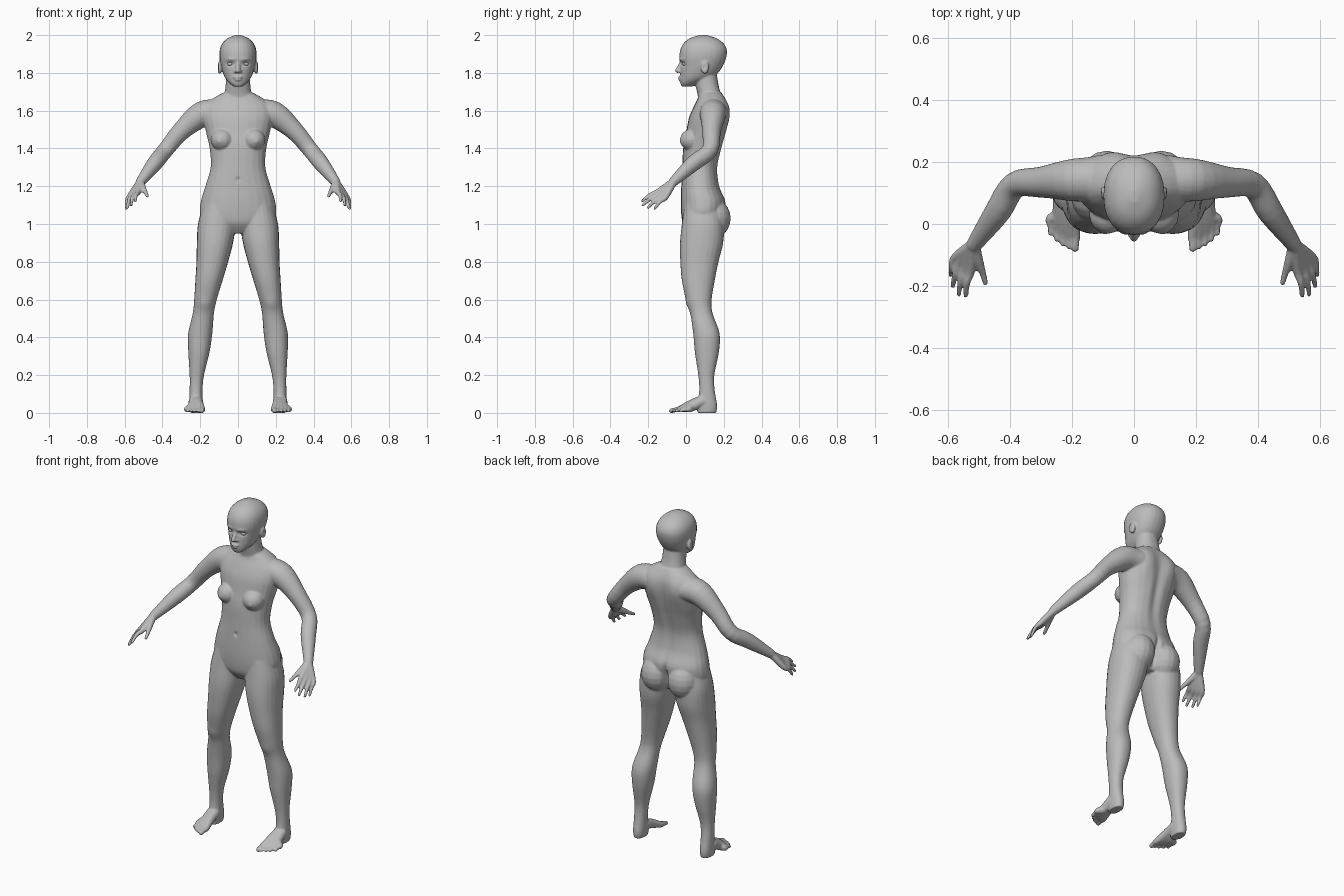
import bpy
import bmesh
import math
from mathutils import Vector

if "Cube" in bpy.data.objects:
    bpy.data.objects.remove(bpy.data.objects["Cube"], do_unlink=True)

SIDES = 24
BOTH = (1, -1)

skin = bpy.data.materials.new("grey skin")
skin.use_nodes = True
skin.diffuse_color = (0.5, 0.5, 0.5, 1)
skin.node_tree.nodes["Principled BSDF"].inputs["Base Color"].default_value = skin.diffuse_color


def refine(rows, steps=4):
    """Catmull-Rom interpolation through rows of numbers."""
    rows = [Vector(row) for row in rows]
    result = []
    for i in range(len(rows) - 1):
        before, start = rows[max(i - 1, 0)], rows[i]
        end, after = rows[i + 1], rows[min(i + 2, len(rows) - 1)]
        for step in range(steps):
            t = step / steps
            bend = (2 * before - 5 * start + 4 * end - after) * t * t
            twist = (3 * start - before - 3 * end + after) * t ** 3
            result.append(start + ((end - before) * t + bend + twist) / 2)
    return result + [rows[-1]]


def skin_rings(bm, rings):
    """Bridge rings of points into a closed tube."""
    loops = [[bm.verts.new(point) for point in ring] for ring in rings]
    for lower, upper in zip(loops, loops[1:]):
        for i in range(SIDES):
            j = (i + 1) % SIDES
            bm.faces.new((lower[i], lower[j], upper[j], upper[i]))
    bm.faces.new(loops[0][::-1])
    bm.faces.new(loops[-1])


def circle():
    for i in range(SIDES):
        angle = math.tau * i / SIDES
        yield math.cos(angle), math.sin(angle)


def slices(bm, rows, side=1):
    """Stack of horizontal sections: height, middle x, half width, front y, back y."""
    rings = []
    for z, x, half, front, back in refine(rows):
        middle, depth = (front + back) / 2, (back - front) / 2
        rings.append([(side * (x + half * math.copysign(abs(c) ** 0.9, c)),
                       middle + depth * math.copysign(abs(s) ** 0.9, s), z)
                      for c, s in circle()])
    skin_rings(bm, rings)


def tube(bm, rows, side=1):
    """Round limb along a path: x, y, z, radius, with a rounded tip."""
    path = refine(rows)
    rings = []
    for i, row in enumerate(path):
        ahead = path[min(i + 1, len(path) - 1)].to_3d()
        behind = path[max(i - 1, 0)].to_3d()
        turn = (ahead - behind).to_track_quat("Z", "Y")
        for_ring = [row.to_3d() + turn @ Vector((c, s, 0)) * row[3] for c, s in circle()]
        rings.append([(side * p.x, p.y, p.z) for p in for_ring])
    skin_rings(bm, rings)
    ball(bm, path[-1].to_3d(), (path[-1][3],) * 3, side)


def ball(bm, centre, size, side=1):
    made = bmesh.ops.create_uvsphere(bm, u_segments=16, v_segments=10, radius=1)
    for vert in made["verts"]:
        vert.co = Vector(centre) + vert.co * Vector(size)
        vert.co.x *= side


bm = bmesh.new()

# Torso, from crotch to collar
slices(bm, [(0.95, 0, 0.06, 0.02, 0.15), (1.0, 0, 0.16, -0.015, 0.18),
            (1.05, 0, 0.2, -0.025, 0.2), (1.12, 0, 0.197, -0.028, 0.21),
            (1.2, 0, 0.173, -0.025, 0.178), (1.3, 0, 0.145, -0.02, 0.168),
            (1.4, 0, 0.15, -0.015, 0.19), (1.48, 0, 0.168, 0, 0.21),
            (1.56, 0, 0.185, 0.015, 0.222), (1.62, 0, 0.18, 0.04, 0.222),
            (1.66, 0, 0.14, 0.06, 0.21), (1.695, 0, 0.08, 0.07, 0.19)])

# Neck
slices(bm, [(1.6, 0, 0.1, 0.07, 0.21), (1.68, 0, 0.075, 0.062, 0.188),
            (1.74, 0, 0.065, 0.05, 0.172), (1.82, 0, 0.06, 0.05, 0.16)])

# Skull and jaw
slices(bm, [(1.727, 0, 0.022, -0.022, 0.03), (1.745, 0, 0.045, -0.03, 0.07),
            (1.77, 0, 0.066, -0.03, 0.125), (1.8, 0, 0.08, -0.03, 0.17),
            (1.84, 0, 0.091, -0.03, 0.197), (1.88, 0, 0.098, -0.035, 0.213),
            (1.92, 0, 0.097, -0.031, 0.217), (1.955, 0, 0.084, -0.014, 0.2),
            (1.983, 0, 0.056, 0.02, 0.162), (2.0, 0, 0.015, 0.07, 0.11)])

# Nose and lips
tube(bm, [(0, -0.022, 1.86, 0.009), (0, -0.034, 1.835, 0.011), (0, -0.045, 1.812, 0.013)])
ball(bm, (0, -0.029, 1.777), (0.026, 0.014, 0.007))
ball(bm, (0, -0.028, 1.764), (0.021, 0.014, 0.007))

for side in BOTH:
    # Ear, nostril and eye
    ball(bm, (0.097, 0.1, 1.828), (0.013, 0.022, 0.034), side)
    ball(bm, (0.012, -0.035, 1.808), (0.009, 0.011, 0.008), side)

    # Breast and buttock
    ball(bm, (0.085, 0.03, 1.445), (0.06, 0.062, 0.058), side)
    ball(bm, (0.088, 0.145, 1.03), (0.09, 0.092, 0.105), side)

    # Leg
    slices(bm, [(1.1, 0.1, 0.085, -0.01, 0.18), (1.0, 0.112, 0.1, -0.022, 0.2),
                (0.9, 0.122, 0.096, -0.032, 0.197), (0.8, 0.136, 0.084, -0.03, 0.172),
                (0.7, 0.154, 0.072, -0.022, 0.152), (0.6, 0.172, 0.06, 0, 0.136),
                (0.53, 0.183, 0.056, 0.022, 0.14), (0.42, 0.2, 0.064, 0.038, 0.178),
                (0.32, 0.207, 0.056, 0.047, 0.174), (0.2, 0.218, 0.038, 0.065, 0.15),
                (0.12, 0.222, 0.034, 0.07, 0.152), (0.04, 0.222, 0.034, 0.06, 0.165),
                (0, 0.222, 0.03, 0.06, 0.16)], side)

    # Foot: one ray from the ankle to each toe tip
    for toe in range(5):
        x = 0.19 + 0.02 * toe
        tip = -0.078 + 0.002 * toe + 0.0025 * toe ** 2
        thick = 0.013 if toe == 0 else 0.009
        tube(bm, [(0.215 + 0.004 * toe, 0.09, 0.065, 0.03),
                  (0.208 + 0.008 * toe, 0.03, 0.045 - 0.003 * toe, 0.026),
                  (x, tip + 0.045, 0.02, 0.017), (x, tip + 0.02, 0.016, thick),
                  (x, tip, 0.011, thick)], side)

    # Arm
    tube(bm, [(0.11, 0.142, 1.59, 0.07), (0.195, 0.142, 1.578, 0.069),
              (0.3, 0.135, 1.492, 0.05), (0.385, 0.125, 1.39, 0.043),
              (0.44, 0.04, 1.322, 0.042), (0.515, -0.065, 1.225, 0.026)], side)

    # Hand: a ray from the wrist through each knuckle to the fingertip
    wrist = Vector((0.518, -0.068, 1.222))
    knuckles = Vector((0.528, -0.15, 1.17)), Vector((0.576, -0.108, 1.142))
    tips = [(0.543, -0.232, 1.122), (0.566, -0.228, 1.1),
            (0.585, -0.2, 1.087), (0.592, -0.165, 1.082)]
    for finger, tip in enumerate(tips):
        knuckle = knuckles[0].lerp(knuckles[1], finger / 3)
        joint = knuckle.lerp(Vector(tip), 0.5) + Vector((0.004, 0, 0.008))
        tube(bm, [(*wrist, 0.021), (*knuckle, 0.0155), (*joint, 0.011), (*tip, 0.008)], side)
    tube(bm, [(*wrist, 0.021), (0.502, -0.12, 1.19, 0.016),
              (0.488, -0.16, 1.165, 0.011), (0.48, -0.19, 1.148, 0.009)], side)

bmesh.ops.recalc_face_normals(bm, faces=bm.faces)
mesh = bpy.data.meshes.new("body")
bm.to_mesh(mesh)
bm.free()
body = bpy.data.objects.new("body", mesh)
bpy.context.collection.objects.link(body)

# Fuse the parts into one continuous skin
fuse = body.modifiers.new("fuse", "REMESH")
fuse.mode = "VOXEL"
fuse.voxel_size = 0.005
relax = body.modifiers.new("relax", "SMOOTH")
relax.factor = 0.5
relax.iterations = 6
graph = bpy.context.evaluated_depsgraph_get()
fused = bpy.data.meshes.new_from_object(body.evaluated_get(graph))
body.modifiers.clear()
body.data = fused
fused.name = "body"

# Sculpted dents and swellings: centre, reach, shift
strokes = [
    ((0.04, -0.03, 1.848), (0.022, 0.04, 0.012), (0, 0.012, 0)),      # eye socket
    ((0.04, -0.035, 1.872), (0.025, 0.04, 0.009), (0, -0.005, 0)),    # brow
    ((0.113, 0.096, 1.83), (0.01, 0.01, 0.016), (-0.008, 0, 0)),      # ear hollow
    ((0.085, 0.23, 1.58), (0.05, 0.06, 0.09), (0, 0.016, 0)),         # shoulder blade
    ((0, 0.2, 1.4), (0.025, 0.06, 0.2), (0, -0.012, 0)),              # spine
    ((0, 0.22, 1.03), (0.014, 0.07, 0.08), (0, -0.03, 0)),            # cleft
    ((0, -0.025, 1.235), (0.01, 0.03, 0.012), (0, 0.008, 0)),         # navel
    ((0.175, 0, 0.57), (0.035, 0.03, 0.04), (0, -0.006, 0)),          # kneecap
    ((0.1, -0.035, 1.435), (0.012, 0.02, 0.012), (0, -0.005, 0)),     # nipple
]
for centre, reach, shift in strokes:
    for side in BOTH if centre[0] else (1,):
        for vert in fused.vertices:
            away = [(a - b) / r for a, b, r in zip(
                (vert.co.x * side, vert.co.y, vert.co.z), centre, reach)]
            distance = sum(a * a for a in away)
            if distance < 6:
                vert.co += Vector((shift[0] * side, *shift[1:])) * math.exp(-distance)

# Flat soles
for vert in fused.vertices:
    vert.co.z = max(vert.co.z, 0)

fused.materials.clear()
fused.materials.append(skin)
fused.shade_smooth()
thin = body.modifiers.new("thin", "DECIMATE")
thin.ratio = 0.3

# Eyeballs in the sockets
for side, name in zip(BOTH, ("left_eye", "right_eye")):
    bm = bmesh.new()
    ball(bm, (0.04, -0.006, 1.847), (0.017, 0.013, 0.01), side)
    bmesh.ops.recalc_face_normals(bm, faces=bm.faces)
    eye = bpy.data.meshes.new(name)
    bm.to_mesh(eye)
    bm.free()
    eye.materials.append(skin)
    eye.shade_smooth()
    bpy.context.collection.objects.link(bpy.data.objects.new(name, eye))
